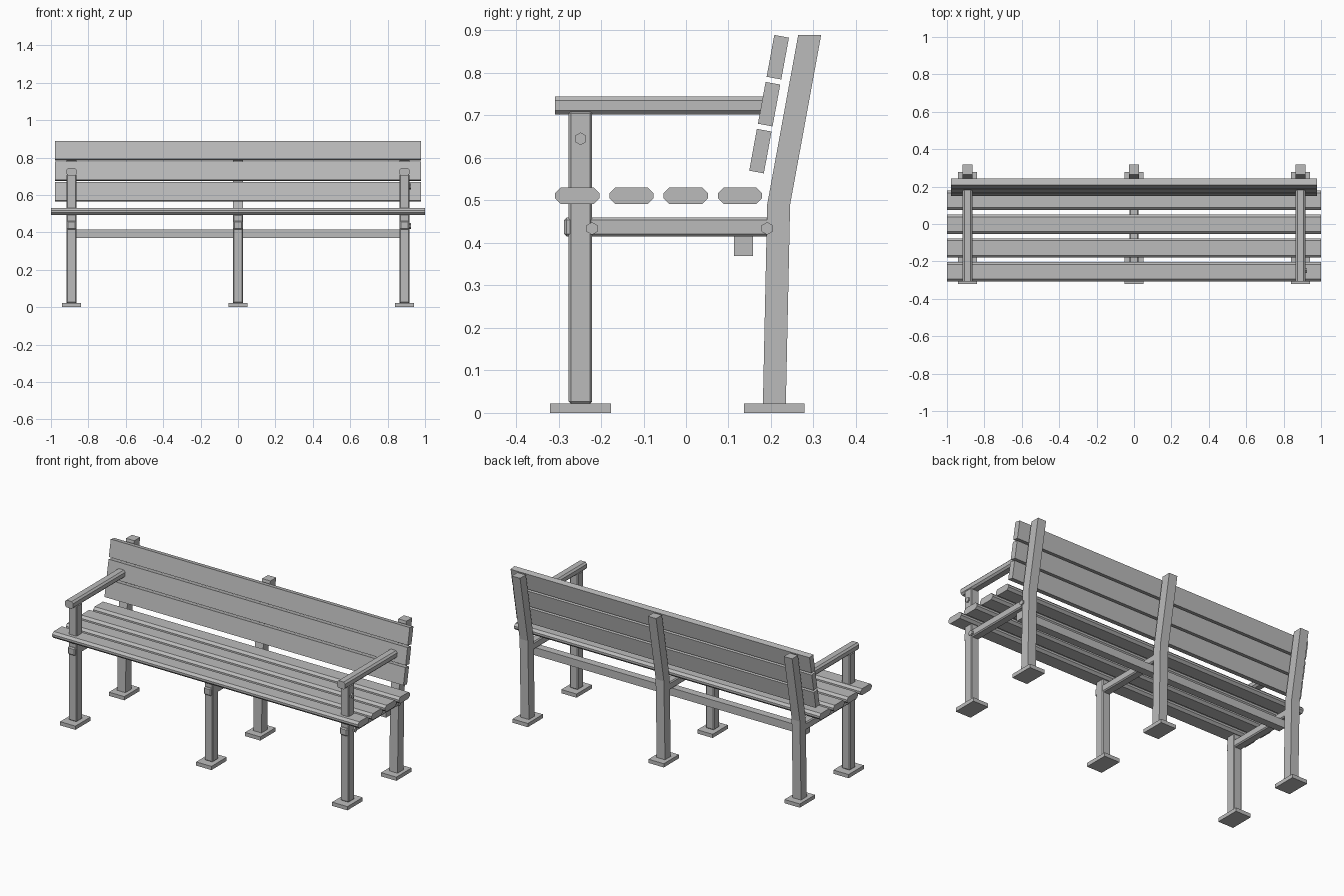
import bpy, bmesh, math
from mathutils import Matrix

cube = bpy.data.objects.get("Cube")
if cube:
    bpy.data.objects.remove(cube, do_unlink=True)

grey = bpy.data.materials.new("plain_grey")
grey.use_nodes = True
GREY = (0.5, 0.5, 0.5, 1)
grey.diffuse_color = GREY
grey.node_tree.nodes["Principled BSDF"].inputs["Base Color"].default_value = GREY


def finish(name, bm):
    bmesh.ops.recalc_face_normals(bm, faces=bm.faces)
    mesh = bpy.data.meshes.new(name)
    bm.to_mesh(mesh)
    bm.free()
    mesh.materials.append(grey)
    obj = bpy.data.objects.new(name, mesh)
    bpy.context.collection.objects.link(obj)
    return obj


def box(name, x, y, z, chamfer=0, along=None, tilt=0):
    """Box from (min, max) ranges; chamfers all edges or only those along one axis."""
    ranges = (x, y, z)
    size = [b - a for a, b in ranges]
    centre = [(a + b) / 2 for a, b in ranges]
    bm = bmesh.new()
    bmesh.ops.create_cube(bm, size=1, matrix=Matrix.Diagonal((*size, 1)))
    if chamfer:
        edges = [e for e in bm.edges if along is None
                 or abs((e.verts[0].co - e.verts[1].co)[along]) > 1e-4]
        bmesh.ops.bevel(bm, geom=edges, offset=chamfer, segments=1, affect='EDGES')
    bm.transform(Matrix.Translation(centre) @ Matrix.Rotation(tilt, 4, 'X'))
    return finish(name, bm)


def side_profile(name, x, points):
    """Side outline in y and z, extruded across x."""
    bm = bmesh.new()
    face = bm.faces.new([bm.verts.new((x[0], y, z)) for y, z in points])
    ext = bmesh.ops.extrude_face_region(bm, geom=[face])["geom"]
    bmesh.ops.translate(bm, vec=(x[1] - x[0], 0, 0),
                        verts=[v for v in ext if isinstance(v, bmesh.types.BMVert)])
    return finish(name, bm)


def bolt(name, x, y, z):
    bm = bmesh.new()
    bmesh.ops.create_cone(bm, cap_ends=True, segments=6, radius1=0.015, radius2=0.015, depth=0.016)
    bm.transform(Matrix.Translation((x, y, z)) @ Matrix.Rotation(math.pi / 2, 4, 'Y')
                 @ Matrix.Rotation(math.pi / 2, 4, 'Z'))
    return finish(name, bm)


# Three support frames with feet, legs and seat rails
HALF = 0.027
REAR_LEG = [(0.181, 0.022), (0.235, 0.022), (0.245, 0.49),
            (0.318, 0.889), (0.264, 0.889), (0.191, 0.49)]
for side, x in (("right", -0.89), ("middle", 0), ("left", 0.89)):
    width = (x - HALF, x + HALF)
    foot = (x - 0.05, x + 0.05)
    box(side + "_front_foot", foot, (-0.32, -0.177), (0, 0.022))
    box(side + "_rear_foot", foot, (0.137, 0.279), (0, 0.022))
    top = 0.495 if side == "middle" else 0.71
    box(side + "_front_leg", width, (-0.276, -0.221), (0.022, top), 0.005)
    side_profile(side + "_rear_leg", width, REAR_LEG)
    box(side + "_seat_rail", (x - 0.025, x + 0.025), (-0.287, 0.243), (0.415, 0.46), 0.006)
    if side != "middle":
        box(side + "_armrest", width, (-0.308, 0.185), (0.702, 0.745), 0.01, along=1)

# Hexagonal bolts on the outer face of the left frame
for i, (y, z) in enumerate([(-0.248, 0.645), (-0.221, 0.434), (0.191, 0.434)]):
    bolt(f"bolt_{i + 1}", 0.917, y, z)

# Rear stretcher under the seat
box("rear_stretcher", (-0.89, 0.89), (0.113, 0.158), (0.369, 0.415))

# Chamfered seat slats
for i in range(4):
    y = -0.256 + i * 0.1277
    box(f"seat_slat_{i + 1}", (-1, 1), (y - 0.052, y + 0.052), (0.492, 0.53), 0.013, along=0)

# Leaning backrest slats
for i in range(3):
    y, z = 0.175 + i * 0.0205, 0.616 + i * 0.1105
    box(f"back_slat_{i + 1}", (-0.978, 0.978), (y - 0.0175, y + 0.0175),
        (z - 0.05, z + 0.05), tilt=-math.radians(10.4))
